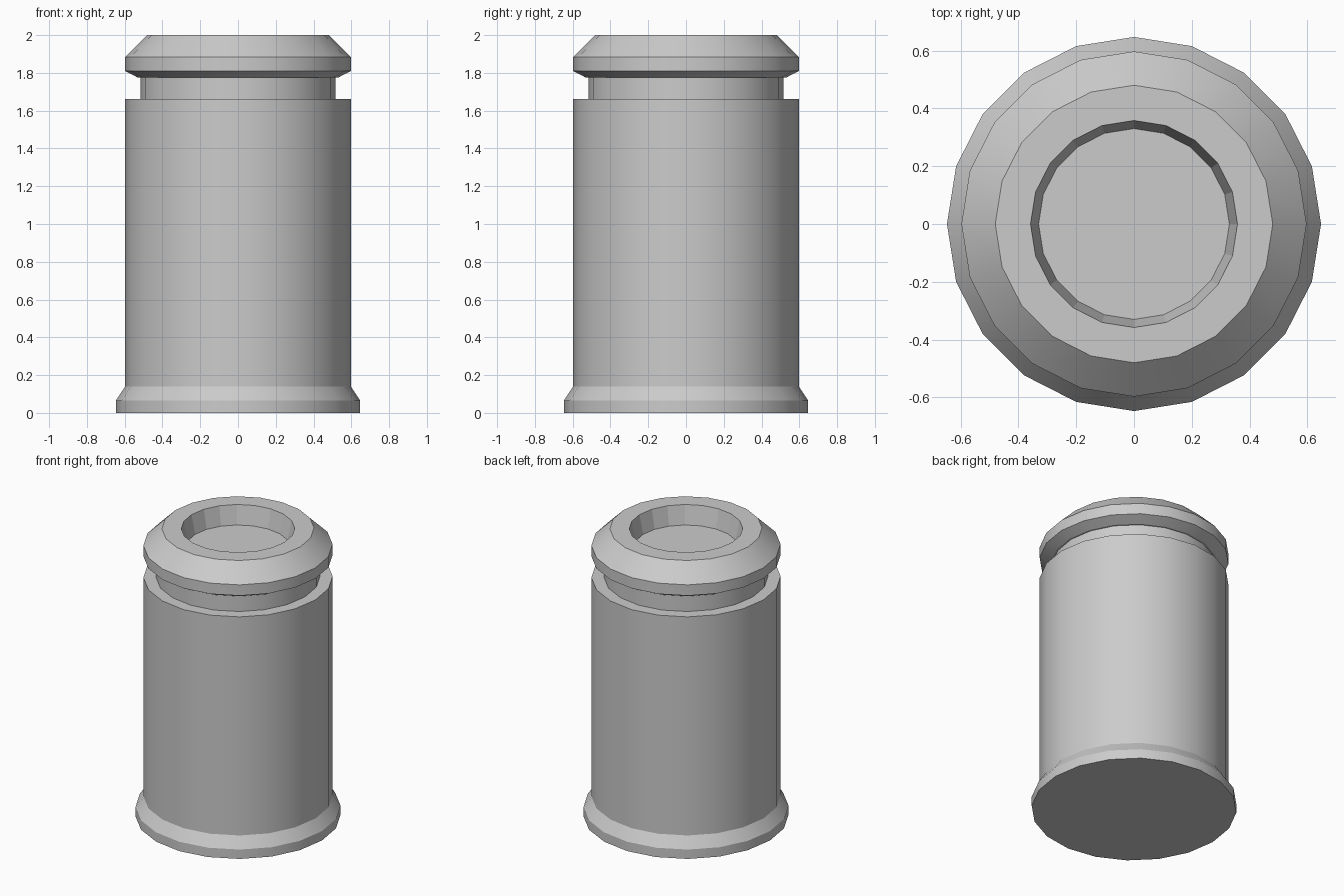
import bpy, bmesh, math

if "Cube" in bpy.data.objects:
    bpy.data.objects.remove(bpy.data.objects["Cube"])

SIDES = 20

# Half profile (radius, height), from the base up and into the top recess
PROFILE = [
    (0.647, 0.0), (0.647, 0.065), (0.597, 0.14),     # flared foot
    (0.597, 1.662), (0.517, 1.662),                  # main wall and shoulder
    (0.517, 1.775), (0.53, 1.775),                   # neck groove
    (0.597, 1.81), (0.597, 1.885), (0.48, 2.0),      # bevelled cap
    (0.358, 2.0), (0.33, 1.87),                      # rim and recess
]


def lathe(name, profile, sides):
    bm = bmesh.new()
    rings = [[bm.verts.new((r * math.cos(2 * math.pi * i / sides),
                            r * math.sin(2 * math.pi * i / sides), z))
              for i in range(sides)] for r, z in profile]
    for low, high in zip(rings, rings[1:]):
        for i in range(sides):
            j = (i + 1) % sides
            bm.faces.new((low[i], low[j], high[j], high[i]))
    # Base and recess floor
    bm.faces.new(rings[0][::-1])
    bm.faces.new(rings[-1])
    mesh = bpy.data.meshes.new(name)
    bm.to_mesh(mesh)
    bm.free()
    obj = bpy.data.objects.new(name, mesh)
    bpy.context.collection.objects.link(obj)
    return obj


canister = lathe("canister", PROFILE, SIDES)
bpy.context.view_layer.objects.active = canister
canister.select_set(True)
bpy.ops.object.shade_smooth_by_angle(angle=math.radians(25))

# Recess wall keeps flat facets
for face in canister.data.polygons:
    if math.hypot(face.center.x, face.center.y) < 0.36:
        face.use_smooth = False
